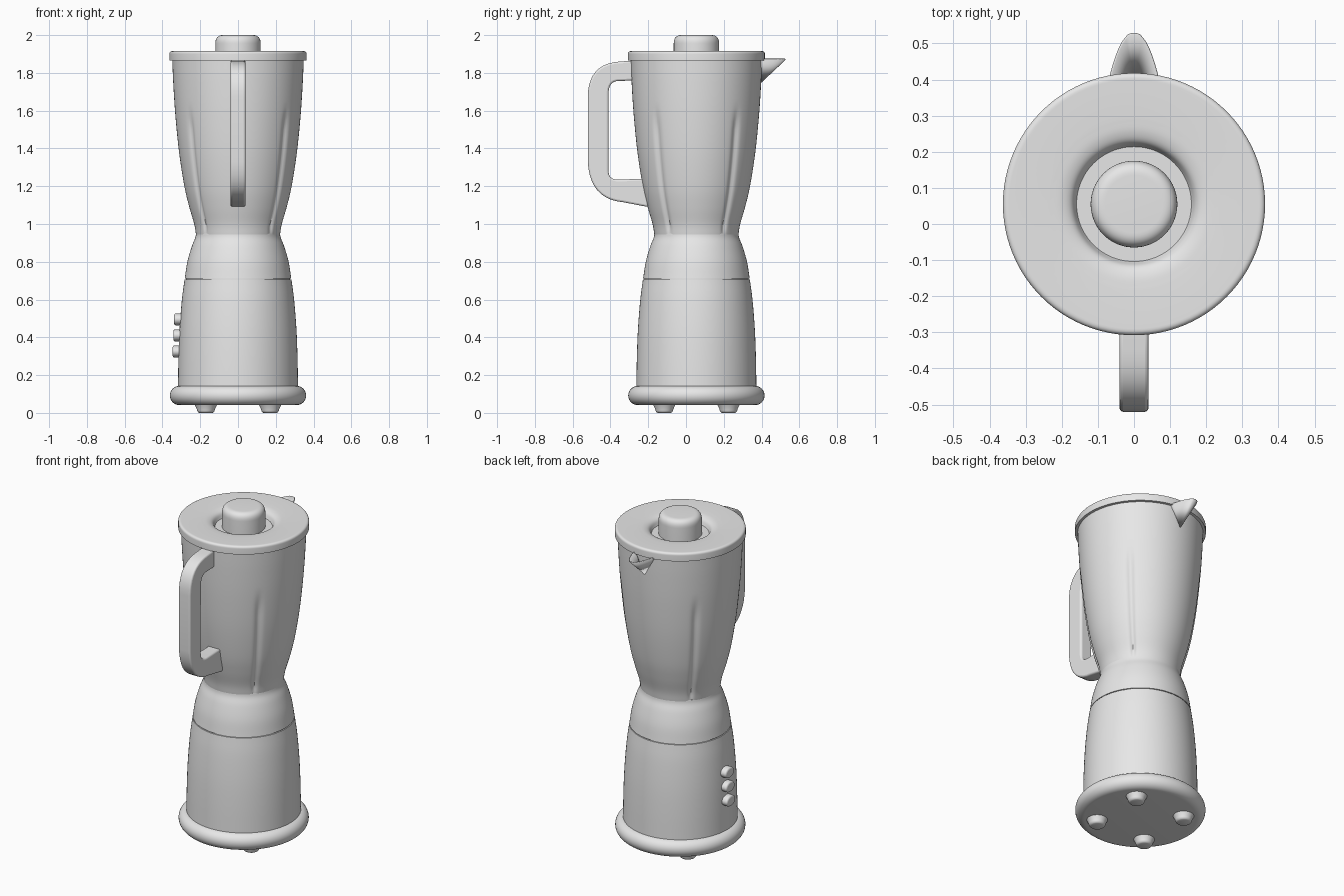
import bpy, bmesh, math
from mathutils import Vector

if "Cube" in bpy.data.objects:
    bpy.data.objects.remove(bpy.data.objects["Cube"], do_unlink=True)

CY = 0.055  # y of the main axis
GREY = bpy.data.materials.new("light grey plastic")
GREY.use_nodes = True
COLOUR = (0.8, 0.8, 0.8, 1)
GREY.diffuse_color = COLOUR
GREY.node_tree.nodes["Principled BSDF"].inputs["Base Color"].default_value = COLOUR


def finish(name, bm, angle=40, bevel=0):
    bmesh.ops.recalc_face_normals(bm, faces=bm.faces)
    mesh = bpy.data.meshes.new(name)
    bm.to_mesh(mesh)
    bm.free()
    mesh.materials.append(GREY)
    obj = bpy.data.objects.new(name, mesh)
    bpy.context.collection.objects.link(obj)
    if bevel:
        mod = obj.modifiers.new("soft edges", "BEVEL")
        mod.width = bevel
        mod.segments = 3
        mod.angle_limit = math.radians(50)
    bpy.ops.object.select_all(action="DESELECT")
    obj.select_set(True)
    bpy.context.view_layer.objects.active = obj
    bpy.ops.object.shade_smooth_by_angle(angle=math.radians(angle))
    return obj


def smooth(points, steps=5):
    """Rounded curve through the given profile points."""
    p = [Vector(q) for q in points]
    p = [2 * p[0] - p[1]] + p + [2 * p[-1] - p[-2]]
    out = []
    for a, b, c, d in zip(p, p[1:], p[2:], p[3:]):
        for i in range(steps):
            t = i / steps
            out.append(b + (c - a) * t / 2 + (2 * a - 5 * b + 4 * c - d) * t * t / 2
                       + (3 * b - a - 3 * c + d) * t ** 3 / 2)
    return out + [p[-2]]


def bezier(a, b, c, steps=10):
    a, b, c = Vector(a), Vector(b), Vector(c)
    return [a.lerp(b, i / steps).lerp(b.lerp(c, i / steps), i / steps) for i in range(steps + 1)]


def lathe(name, profile, centre=(0, CY), segments=96, shape=None, angle=40):
    """Turned solid from (radius, height) points, with closed ends."""
    bm = bmesh.new()
    rings = []
    for r, z in profile:
        ring = []
        for i in range(segments):
            a = 2 * math.pi * i / segments
            rr = r + (shape(a, z) if shape else 0)
            ring.append(bm.verts.new((centre[0] + rr * math.cos(a), centre[1] + rr * math.sin(a), z)))
        rings.append(ring)
    for low, high in zip(rings, rings[1:]):
        for i in range(segments):
            j = (i + 1) % segments
            bm.faces.new((low[i], low[j], high[j], high[i]))
    bm.faces.new(rings[0])
    bm.faces.new(rings[-1])
    return finish(name, bm, angle)


# Base: rounded foot ring, motor housing and the collar above the seam
ring = [(0.31 + 0.051 * math.cos(t), 0.092 + 0.051 * math.sin(t))
        for t in (math.pi * (i / 16 - 0.5) for i in range(17))]
lathe("base_ring", ring)
lathe("motor_housing", smooth([(0.318, 0.13), (0.315, 0.3), (0.309, 0.45), (0.297, 0.6), (0.283, 0.707)]))
lathe("seam_core", [(0.276, 0.69), (0.276, 0.72)])
lathe("collar", smooth([(0.282, 0.712), (0.268, 0.8), (0.245, 0.88), (0.227, 0.925), (0.222, 0.95)]))


# Jar with four shallow upright flutes
def flute(a, z):
    c = math.atan2(abs(math.sin(a)), abs(math.cos(a))) - math.radians(40)
    fade = max(0, min(1, (z - 0.93) / 0.06, (1.62 - z) / 0.12))
    return -0.012 * fade * math.exp(-(c / 0.055) ** 2)


lathe("jar", smooth([(0.222, 0.94), (0.232, 1.0), (0.258, 1.09), (0.284, 1.2), (0.312, 1.38),
                     (0.332, 1.58), (0.343, 1.75), (0.348, 1.87)]), segments=192, shape=flute)

# Lid with a sunken well, and the cap standing in it
well = smooth([(0.12, 1.832), (0.14, 1.84), (0.158, 1.868), (0.173, 1.897), (0.2, 1.91), (0.24, 1.914)])
lathe("lid", [(0.02, 1.83)] + well + [(0.345, 1.915)]
      + bezier((0.35, 1.915), (0.363, 1.913), (0.363, 1.9), 5) + [(0.363, 1.866), (0.33, 1.864)])
lathe("lid_cap", [(0.12, 1.83)] + bezier((0.12, 1.955), (0.12, 2.0), (0.08, 2.0)))

# Four feet
for sx, side in ((-1, "right"), (1, "left")):
    for sy, end in ((-1, "front"), (1, "back")):
        lathe(f"foot_{end}_{side}", bezier((0.035, 0), (0.046, 0.004), (0.048, 0.02), 5) + [(0.06, 0.045)],
              (sx * 0.17, CY + sy * 0.17), 32)

# Handle: flat looped bar between an outer and an inner outline
outer = ([Vector((-0.28, 1.865))] + bezier((-0.35, 1.86), (-0.52, 1.85), (-0.52, 1.67))
         + bezier((-0.52, 1.33), (-0.51, 1.13), (-0.33, 1.115)) + [Vector((-0.2, 1.09))])
inner = ([Vector((-0.28, 1.76))] + bezier((-0.36, 1.757), (-0.41, 1.755), (-0.41, 1.69))
         + bezier((-0.41, 1.28), (-0.41, 1.235), (-0.36, 1.235)) + [Vector((-0.2, 1.24))])
bm = bmesh.new()
sections = [[bm.verts.new((x, p.x, p.y)) for x, p in ((-0.04, o), (0.04, o), (0.04, n), (-0.04, n))]
            for o, n in zip(outer, inner)]
for s, t in zip(sections, sections[1:]):
    for i in range(4):
        j = (i + 1) % 4
        bm.faces.new((s[i], s[j], t[j], t[i]))
bm.faces.new(sections[0])
bm.faces.new(sections[-1])
finish("handle", bm, bevel=0.01)

# Pouring spout: open half cone narrowing down to the jar wall
bm = bmesh.new()
root = bm.verts.new((0, 0.392, 1.75))
rim = bezier((-0.068, 0.385), (-0.045, 0.485), (-0.022, 0.512), 6)
rim += bezier((-0.014, 0.522), (0, 0.528), (0.014, 0.522), 4)
rim += [Vector((-p.x, p.y)) for p in reversed(rim[:7])]
verts = [bm.verts.new((p.x, p.y, 1.875)) for p in rim]
for a, b in zip(verts, verts[1:]):
    bm.faces.new((root, a, b))
spout = finish("spout", bm, 60)
wall = spout.modifiers.new("wall", "SOLIDIFY")
wall.thickness = 0.006

# Three push buttons on the side of the housing
for name, z, x in (("top", 0.495, -0.338), ("middle", 0.41, -0.342), ("bottom", 0.325, -0.346)):
    bm = bmesh.new()
    bmesh.ops.create_cone(bm, cap_ends=True, segments=32, radius1=1, radius2=1, depth=1)
    for v in bm.verts:
        v.co = (x + 0.03 - v.co.z * 0.06, CY + v.co.y * 0.043, z + v.co.x * 0.032)
    finish(f"button_{name}", bm, bevel=0.01)
